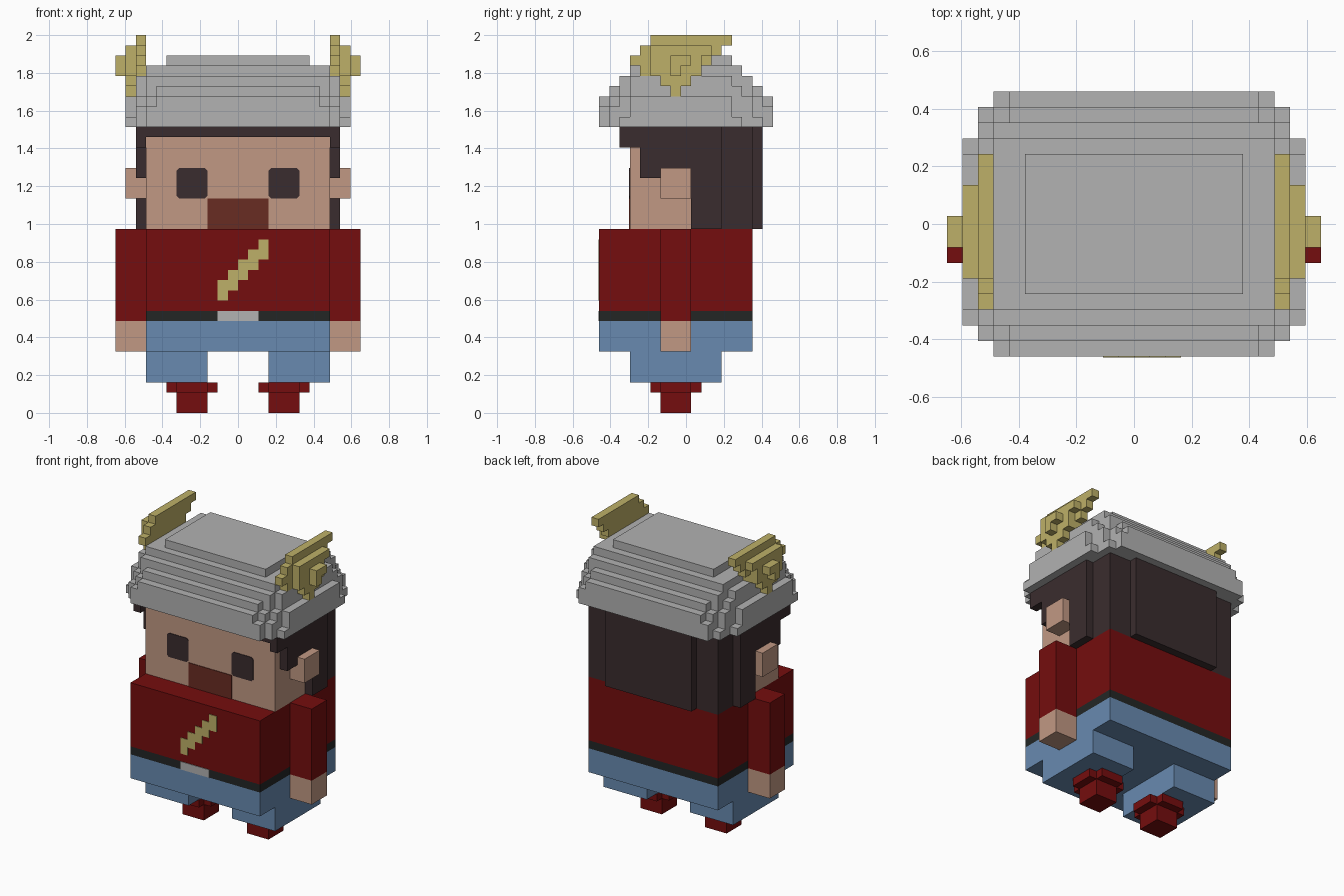
import bpy, bmesh, math
from mathutils import Vector

cube = bpy.data.objects.get("Cube")
if cube:
    bpy.data.objects.remove(cube, do_unlink=True)

U = 2 / 37            # size of one block
Y0 = 8.5              # block row that lies on y = 0


def material(name, r, g, b):
    lin = [((c / 255 + 0.055) / 1.055) ** 2.4 if c > 10 else c / 255 / 12.92 for c in (r, g, b)]
    m = bpy.data.materials.new(name)
    m.use_nodes = True
    m.diffuse_color = (*lin, 1)
    m.node_tree.nodes["Principled BSDF"].inputs["Base Color"].default_value = (*lin, 1)
    return m


SKIN = material("skin", 193, 152, 131)
RED = material("dark_red", 117, 13, 14)
BLUE = material("denim_blue", 104, 138, 176)
GREY = material("metal_grey", 178, 178, 178)
GOLD = material("horn_gold", 190, 176, 104)
HAIR = material("dark_brown", 58, 44, 46)
BEARD = material("reddish_brown", 105, 44, 34)
BELT = material("belt_black", 35, 38, 37)


def finish(name, bm, mat):
    bmesh.ops.recalc_face_normals(bm, faces=bm.faces)
    me = bpy.data.meshes.new(name)
    bm.to_mesh(me)
    bm.free()
    me.materials.append(mat)
    ob = bpy.data.objects.new(name, me)
    bpy.context.collection.objects.link(ob)
    return ob


def blocks(name, mat, boxes, mirror=False):
    """Join boxes (x0, x1, y0, y1, z0, z1 in blocks) into one outer skin."""
    cells = set()
    for x0, x1, y0, y1, z0, z1 in boxes:
        cells |= {(x, y, z) for x in range(x0, x1) for y in range(y0, y1) for z in range(z0, z1)}
    if mirror:
        cells |= {(-1 - x, y, z) for x, y, z in cells}
    bm = bmesh.new()
    verts = {}

    def vert(p):
        if p not in verts:
            verts[p] = bm.verts.new((p[0] * U, (p[1] - Y0) * U, p[2] * U))
        return verts[p]

    for c in cells:
        for axis in range(3):
            for side in (0, 1):
                n = list(c)
                n[axis] += 2 * side - 1
                if tuple(n) in cells:
                    continue
                loop = []
                for a, b in ((0, 0), (1, 0), (1, 1), (0, 1)):
                    p = list(c)
                    p[axis] += side
                    p[(axis + 1) % 3] += a
                    p[(axis + 2) % 3] += b
                    loop.append(vert(tuple(p)))
                bm.faces.new(loop if side else loop[::-1])
    bmesh.ops.dissolve_limit(bm, angle_limit=math.radians(1), verts=bm.verts, edges=bm.edges)
    return finish(name, bm, mat)


def plate(name, mat, outline, row):
    """Thin painted plate on a front face; outline is (x, z) in blocks."""
    y = (row - Y0) * U
    bm = bmesh.new()
    face = bm.faces.new([bm.verts.new((x * U, y - 0.004, z * U)) for x, z in outline])
    ext = bmesh.ops.extrude_face_region(bm, geom=[face])
    bmesh.ops.translate(bm, vec=Vector((0, 0.006, 0)),
                        verts=[v for v in ext["geom"] if isinstance(v, bmesh.types.BMVert)])
    return finish(name, bm, mat)


def rect(x0, x1, z0, z1, c=0.0):
    if not c:
        return [(x0, z0), (x1, z0), (x1, z1), (x0, z1)]
    return [(x0 + c, z0), (x1 - c, z0), (x1, z0 + c), (x1, z1 - c),
            (x1 - c, z1), (x0 + c, z1), (x0, z1 - c), (x0, z0 + c)]


# Legs and clothes
blocks("shoes", RED, [(3, 6, 6, 9, 0, 3), (2, 7, 6, 9, 2, 3), (3, 6, 5, 10, 2, 3)], True)
blocks("trousers", BLUE, [(0, 9, 0, 15, 6, 9), (3, 9, 3, 12, 3, 6)], True)
blocks("belt", BELT, [(-9, 9, 0, 15, 9, 10)])
blocks("shirt", RED, [(-9, 9, 0, 15, 10, 18)])
blocks("sleeves", RED, [(9, 12, 6, 9, 9, 18)], True)
blocks("hands", SKIN, [(9, 12, 6, 9, 6, 9)], True)
plate("buckle", GREY, rect(-2, 2, 9, 10), 0)

# Stepped diagonal stripe on the chest
up = [p for i in range(5) for p in ((i - 2, 11 + i), (i - 1, 11 + i))]
down = [p for i in reversed(range(5)) for p in ((i - 1, 13 + i), (i - 2, 13 + i))]
plate("chest_stripe", GOLD, up + down, 0)

# Head
blocks("head", SKIN, [(-9, 9, 3, 12, 18, 27)])
blocks("ears", SKIN, [(9, 11, 6, 9, 21, 24)], True)
blocks("hair", HAIR, [
    (0, 10, 2, 12, 27, 28), (9, 10, 2, 12, 26, 28),      # fringe and temples
    (9, 10, 4, 12, 24, 26), (9, 10, 4, 6, 23, 24),       # above the ears
    (9, 10, 9, 12, 18, 24),                              # behind the ears
    (0, 9, 12, 15, 18, 28), (0, 6, 15, 16, 18, 28)], True)
for side, x in (("left", 3), ("right", -6)):
    plate(side + "_eye", HAIR, rect(x, x + 3, 21, 24, 0.25), 3)
plate("beard", BEARD, rect(-3, 3, 18, 21), 3)

# Rounded helmet made of stacked layers
blocks("helmet", GREY, [
    (0, 9, 0, 17, 28, 29), (0, 10, 1, 16, 28, 29), (0, 11, 2, 14, 28, 29),
    (0, 9, 0, 17, 29, 30), (0, 10, 1, 15, 29, 30), (0, 11, 3, 13, 29, 30),
    (0, 8, 0, 17, 30, 31), (0, 9, 1, 16, 30, 31), (0, 10, 2, 15, 30, 31), (0, 11, 3, 13, 30, 31),
    (0, 8, 1, 16, 31, 32), (0, 9, 2, 15, 31, 32), (0, 10, 3, 14, 31, 32),
    (0, 9, 2, 15, 32, 33), (0, 10, 3, 13, 32, 33),
    (0, 9, 3, 14, 33, 34), (0, 7, 4, 13, 34, 35)], True)

# Horns, in three slices from the inside outwards
horn = [
    (9, 10, 5, 13, 36, 37), (9, 10, 4, 12, 35, 36), (9, 10, 3, 11, 34, 35), (9, 10, 4, 10, 33, 34),
    (10, 11, 5, 11, 35, 36), (10, 11, 5, 10, 33, 35), (10, 11, 6, 9, 32, 33), (10, 11, 7, 8, 31, 32),
    (11, 12, 7, 9, 34, 35), (11, 12, 7, 8, 33, 34)]
blocks("horns", GOLD, horn, True)
